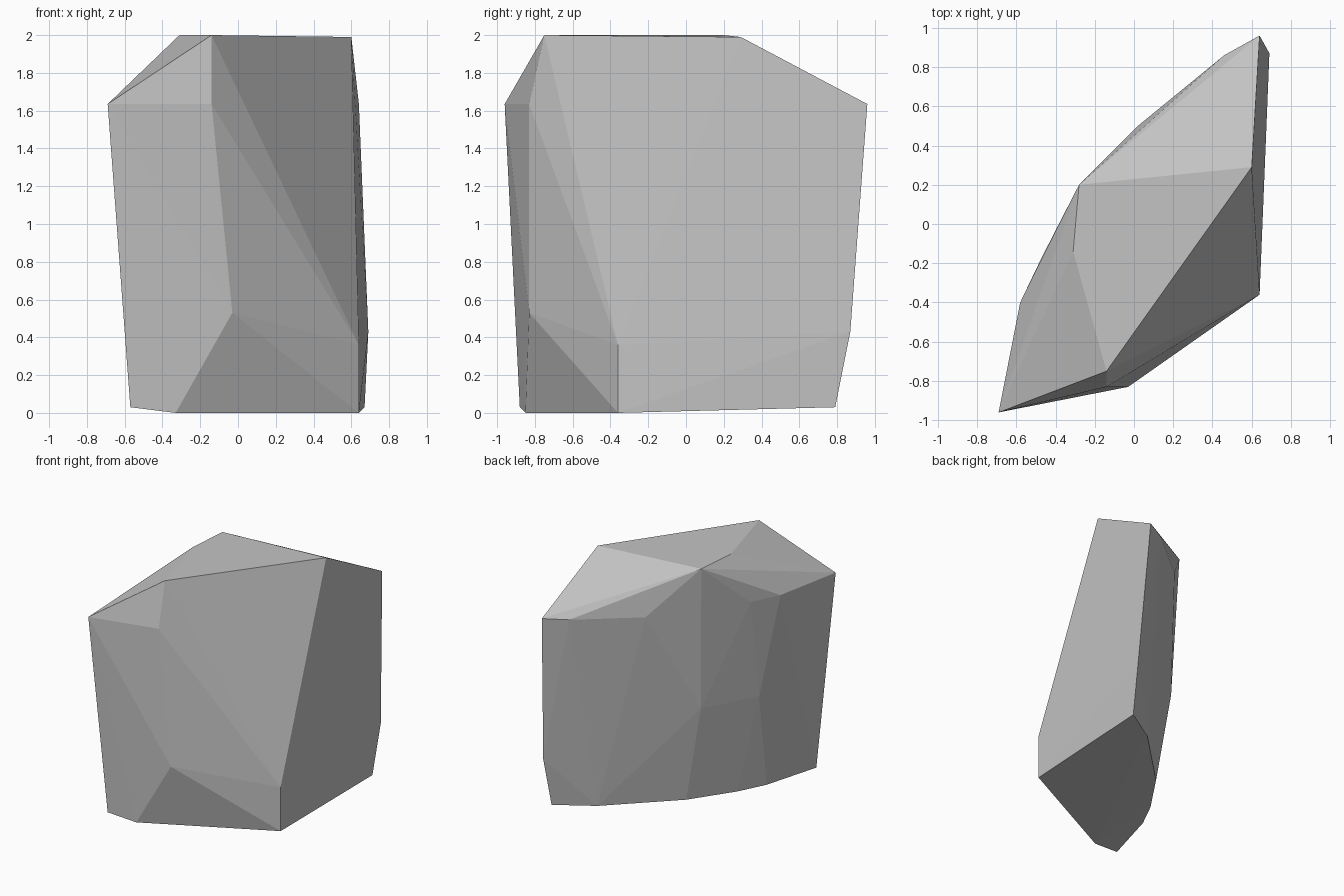
import bpy
import bmesh

# Remove only the default cube
default_cube = bpy.data.objects.get("Cube")
if default_cube:
    bpy.data.objects.remove(default_cube, do_unlink=True)


def make_material(name, colour):
    """Create one plain flat-coloured material."""
    material = bpy.data.materials.new(name)
    material.use_nodes = True
    material.diffuse_color = colour
    shader = next(n for n in material.node_tree.nodes if n.type == "BSDF_PRINCIPLED")
    shader.inputs["Base Color"].default_value = colour
    shader.inputs["Roughness"].default_value = 0.9
    return material


def ring(height, corners):
    """Lift a row of plan corners to one height."""
    return [(x, y, height) for x, y in corners]


def chiselled_stone(name, corners, material):
    """Wrap the corner points in a convex, flat-faced stone."""
    stone = bmesh.new()
    for corner in corners:
        stone.verts.new(corner)
    result = bmesh.ops.convex_hull(stone, input=stone.verts)
    buried = {g for g in result["geom_interior"] + result["geom_unused"]
              if isinstance(g, bmesh.types.BMVert)}
    bmesh.ops.delete(stone, geom=list(buried), context="VERTS")
    bmesh.ops.recalc_face_normals(stone, faces=stone.faces)
    mesh = bpy.data.meshes.new(name)
    stone.to_mesh(mesh)
    stone.free()
    mesh.materials.append(material)
    rock = bpy.data.objects.new(name, mesh)
    bpy.context.collection.objects.link(rock)
    return rock


# Flat crown of the rock
crown = ring(2.0, [(-.14, -.75), (-.31, -.14), (-.28, .2)])
crown += ring(1.99, [(.6, .29)])

# Shoulder below the crown, front corner round the rounded back
shoulder = ring(1.635, [(-.14, -.83), (-.69, -.96), (-.58, -.4), (-.47, -.17),
                        (.02, .5), (.46, .86), (.64, .96)])

# Slight bulges part way down the back
bulge = ring(.82, [(.38, .69), (-.24, .15), (-.47, -.28)])

# Lower corners where the sides break towards the foot
lower = ring(.43, [(.69, .87), (.03, .34)])
lower += ring(.53, [(-.03, -.83)])
lower += ring(.36, [(.64, -.36)])

# Foot: level front edge, with the back edge lifted slightly
foot = ring(0, [(-.33, -.85), (.64, -.36)])
foot += ring(.03, [(.67, .79), (.38, .61), (-.1, .14), (-.33, -.2),
                   (-.44, -.42), (-.57, -.88)])

stone_grey = make_material("stone grey", (.55, .55, .55, 1))
chiselled_stone("rock", crown + shoulder + bulge + lower + foot, stone_grey)
